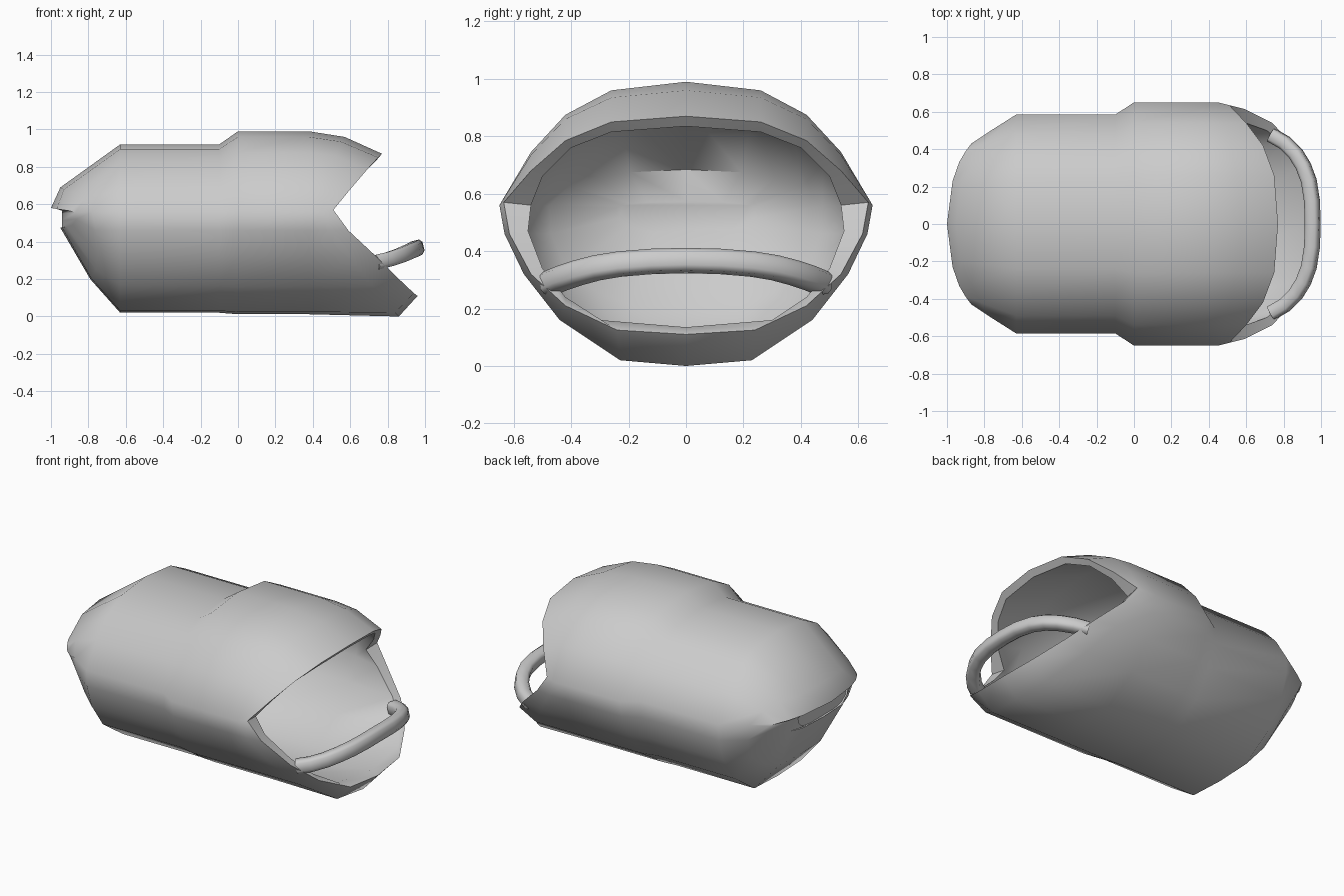
import bpy, bmesh, math
from mathutils import Vector

if "Cube" in bpy.data.objects:
    bpy.data.objects.remove(bpy.data.objects["Cube"])


def loft(name, rings, angle):
    # skin closed rings of equal length, cap both ends
    bm = bmesh.new()
    vs = [[bm.verts.new(p) for p in r] for r in rings]
    n = len(rings[0])
    for a, b in zip(vs, vs[1:]):
        for i in range(n):
            j = (i + 1) % n
            bm.faces.new((a[i], a[j], b[j], b[i]))
    bm.faces.new(vs[0])
    bm.faces.new(vs[-1])
    bmesh.ops.recalc_face_normals(bm, faces=bm.faces)
    me = bpy.data.meshes.new(name)
    bm.to_mesh(me)
    bm.free()
    ob = bpy.data.objects.new(name, me)
    bpy.context.collection.objects.link(ob)
    bpy.ops.object.select_all(action='DESELECT')
    ob.select_set(True)
    bpy.context.view_layer.objects.active = ob
    bpy.ops.object.shade_smooth_by_angle(angle=math.radians(angle))
    return ob


def mirror_ring(half):
    return half + [(x, -y, z) for x, y, z in half[-2:0:-1]]


# half cross-sections (y, z) from crown to keel: front hood and lower rear
FRONT = [(0, .99), (.26, .96), (.42, .875), (.54, .745), (.65, .56),
         (.632, .46), (.565, .32), (.44, .16), (.23, .025), (0, .012)]
REAR = [(0, .92), (.24, .895), (.385, .82), (.49, .71), (.585, .56),
        (.58, .46), (.535, .32), (.425, .165), (.23, .03), (0, .02)]


def station(x, section, shrink=1):
    return [(x, y * shrink, .5 + (z - .5) * shrink) for y, z in section]


# tail: tapered ring, ridge ring and slot
taper = [(-.95, 0, .69), (-.93, .2, .68), (-.87, .32, .66), (-.82, .42, .63),
         (-.78, .49, .56), (-.76, .485, .46), (-.75, .43, .33),
         (-.76, .32, .25), (-.785, .2, .205), (-.79, 0, .2)]
ridge = [(-1, 0, .58), (-.97, .23, .575), (-.935, .33, .57), (-.9, .39, .565),
         (-.87, .43, .555), (-.865, .41, .52), (-.885, .35, .49),
         (-.915, .28, .48), (-.94, .2, .475), (-.95, 0, .475)]


def slot(x):
    return [(x, y * .57, z - .005) for _, y, z in ridge]


# mouth: shoulder ring, outer lip, inner lip
shoulder_x = [.57, .55, .52, .48, .45, .5, .6, .72, .84, .86]
drop = [.03, .025, .015, .01, 0, 0, 0, 0, .005, .012]
shoulder = [(x, y, z - d) for x, d, (y, z) in zip(shoulder_x, drop, FRONT)]
lip_outer = [(.77, 0, .87), (.75, .26, .85), (.69, .42, .785), (.6, .54, .68),
             (.51, .635, .57), (.59, .615, .46), (.74, .54, .32),
             (.85, .42, .21), (.94, .24, .125), (.96, 0, .11)]
lip_inner = [(.74, 0, .835), (.72, .26, .815), (.66, .4, .76), (.58, .5, .66),
             (.5, .54, .56), (.57, .55, .47), (.71, .5, .34),
             (.81, .42, .24), (.89, .3, .16), (.92, 0, .135)]

halves = [slot(-.93), slot(-.94), ridge, taper,
          station(-.63, REAR), station(-.1, REAR),
          station(0, FRONT), station(.38, FRONT),
          shoulder, lip_outer, lip_inner,
          station(.38, FRONT, .97), station(0, FRONT, .97),
          station(-.1, REAR, .97), station(-.62, REAR, .97),
          [(x + .025, y * .97, .5 + (z - .5) * .97) for x, y, z in taper],
          slot(-.91)]
loft("hollow_shell", [mirror_ring(h) for h in halves], 55)

# curved bar across the mouth
half_path = [(.955, 0, .367), (.952, .12, .364), (.935, .23, .355),
             (.905, .31, .342), (.865, .375, .325),
             (.805, .435, .305), (.735, .475, .288)]
path = [Vector((x, -y, z)) for x, y, z in half_path[:0:-1]]
path += [Vector(p) for p in half_path]
profile = [(1, .6), (.6, 1), (-.6, 1), (-1, .6),
           (-1, -.6), (-.6, -1), (.6, -1), (1, -.6)]
rings = []
for i, p in enumerate(path):
    t = (path[min(i + 1, len(path) - 1)] - path[max(i - 1, 0)]).normalized()
    out = t.cross(Vector((-.25, 0, 1))).normalized()
    up = out.cross(t).normalized()
    rings.append([p + out * a * .038 + up * b * .04 for a, b in profile])
loft("front_bar", rings, 60)
